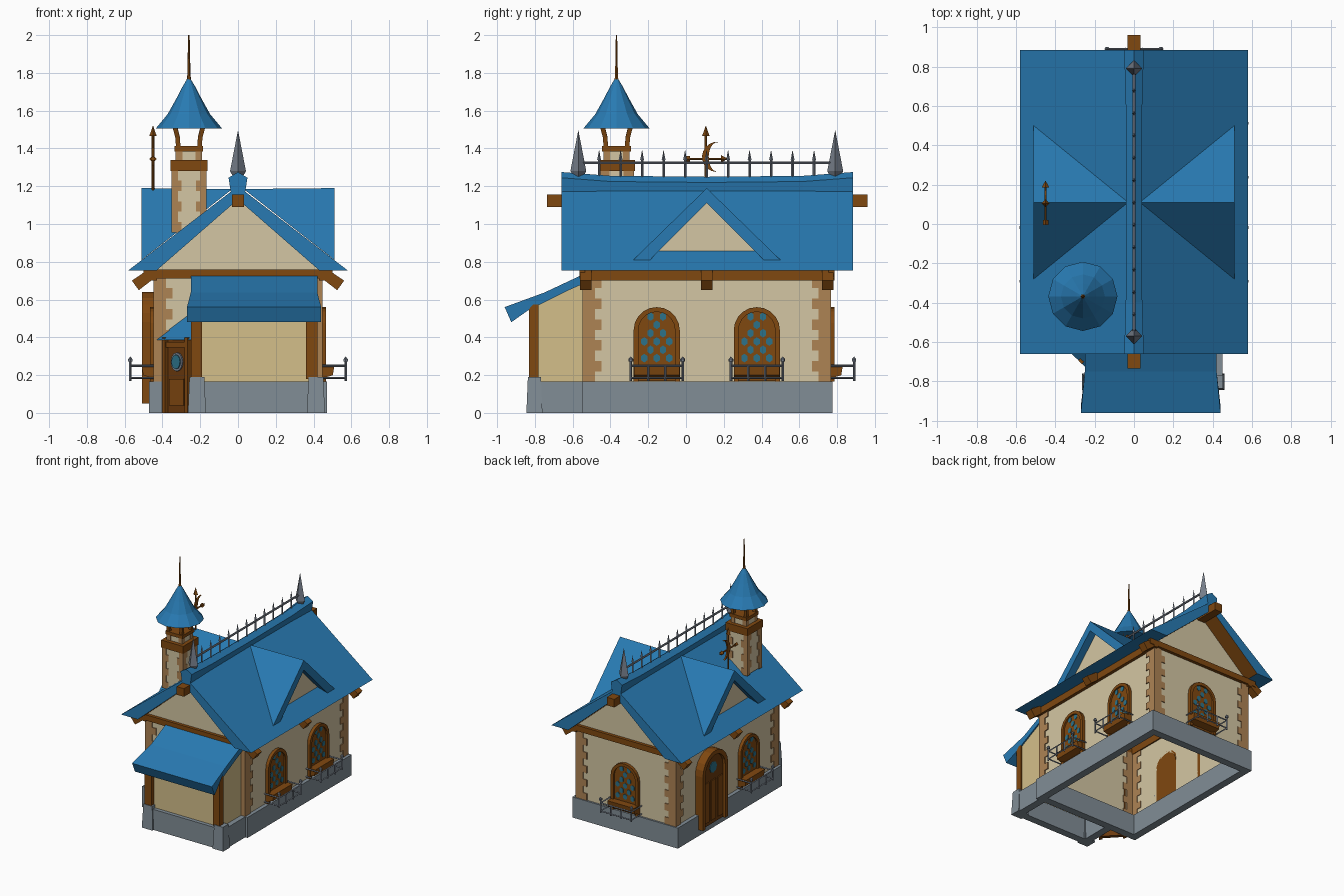
import bpy, bmesh, math
from mathutils import Matrix, Vector

if "Cube" in bpy.data.objects:
    bpy.data.objects.remove(bpy.data.objects["Cube"])


def material(name, r, g, b):
    m = bpy.data.materials.new(name)
    lin = lambda c: ((c / 255 + 0.055) / 1.055) ** 2.4
    m.diffuse_color = (lin(r), lin(g), lin(b), 1)
    m.use_nodes = True
    m.node_tree.nodes["Principled BSDF"].inputs["Base Color"].default_value = m.diffuse_color
    return m


BLUE = material("roof blue", 40, 122, 178)
CREAM = material("cream plaster", 212, 198, 163)
YELLOW = material("yellow plaster", 212, 191, 138)
TAN = material("tan corner stone", 174, 131, 84)
WOOD = material("brown wood", 128, 72, 16)
DARK = material("dark door wood", 108, 58, 14)
STONE = material("grey stone", 129, 141, 150)
IRON = material("grey iron", 118, 126, 138)
GLASS = material("window glass", 44, 114, 138)
I = Matrix()
RZ = lambda deg: Matrix.Rotation(math.radians(deg), 4, 'Z')
T = lambda x, y, z=0: Matrix.Translation((x, y, z))


class Part:
    """Collects simple shapes into one object; M places the shapes."""
    def __init__(s, name, *mats, M=I):
        s.name, s.mats, s.M, s.bm = name, mats, M, bmesh.new()

    def mesh(s, pts, faces):
        v = [s.bm.verts.new(s.M @ Vector(p)) for p in pts]
        for f in faces:
            s.bm.faces.new([v[i] for i in f])
        return s

    def loft(s, rings, caps=True):
        n, k = len(rings[0]), len(rings)
        faces = [(r * n + i, r * n + (i + 1) % n, (r + 1) * n + (i + 1) % n, (r + 1) * n + i)
                 for r in range(k - 1) for i in range(n)]
        if caps:
            faces += [tuple(range(n)), tuple(range((k - 1) * n, k * n))]
        return s.mesh([p for r in rings for p in r], faces)

    def prism(s, pts, y0, y1, caps=True):
        return s.loft([[(x, y, z) for x, z in pts] for y in (y0, y1)], caps)

    def box(s, x0, x1, y0, y1, z0, z1):
        return s.prism([(x0, z0), (x1, z0), (x1, z1), (x0, z1)], y0, y1)

    def rod(s, a, b, r0, r1=None, n=6, turn=0.0):
        a, b = Vector(a), Vector(b)
        q = (b - a).to_track_quat('Z', 'Y')
        ring = lambda c, r: [c + q @ Vector((r * math.cos(turn + i * math.tau / n),
                             r * math.sin(turn + i * math.tau / n), 0)) for i in range(n)]
        return s.loft([ring(a, r0), ring(b, r0 if r1 is None else max(r1, 0.0005))])

    def done(s, rule=None):
        bmesh.ops.recalc_face_normals(s.bm, faces=s.bm.faces)
        s.bm.normal_update()
        if rule:
            for f in s.bm.faces:
                f.material_index = rule(f)
        me = bpy.data.meshes.new(s.name)
        s.bm.to_mesh(me)
        s.bm.free()
        for m in s.mats:
            me.materials.append(m)
        bpy.context.collection.objects.link(bpy.data.objects.new(s.name, me))


def arch(w, z0, z1, n=10):
    zs = z1 - w
    return [(w, z0)] + [(w * math.cos(i * math.pi / n), zs + w * math.sin(i * math.pi / n))
                        for i in range(n + 1)] + [(-w, z0)]


def disc(x, z, rx, rz, n=6):
    return [(x + rx * math.sin(i * math.tau / n), z + rz * math.cos(i * math.tau / n)) for i in range(n)]


# stone footing: hollow ring plus porch ring and post feet
p = Part("stone_base", STONE)
for s in (-1, 1):
    p.box(*sorted((s * .47, s * .41)), -.55, .775, 0, .165)
for y in (-.55, .715):
    p.box(-.41, .41, y, y + .06, 0, .165)
p.box(-.2, .4, -.83, -.77, 0, .165)
for x in (-.24, .39):
    p.box(x, x + .06, -.83, -.55, 0, .165)
for x in (-.265, .365):
    p.loft([[(x + d, -.845 + d, z), (x + .095 - d, -.845 + d, z), (x + .095 - d, -.76 - d, z), (x + d, -.76 - d, z)]
            for d, z in ((0, 0), (.008, .19))])
p.done()

# plaster walls with gables, open below
p = Part("main_walls", CREAM)
W = [(-.44, .16), (-.44, .757), (0, 1.145), (.44, .757), (.44, .16)]
for y in (-.54, .76):
    p.mesh([(x, y, z) for x, z in W], [range(5)])
for x in (-.44, .44):
    p.mesh([(x, -.54, .16), (x, .76, .16), (x, .76, .757), (x, -.54, .757)], [range(4)])
p.done()
p = Part("porch_walls", YELLOW)
C = [(-.22, -.54), (-.22, -.8), (.41, -.8), (.41, -.54)]
top = lambda y: .69 if y > -.6 else .57
for (ax, ay), (bx, by) in zip(C, C[1:]):
    p.mesh([(ax, ay, .16), (bx, by, .16), (bx, by, top(by)), (ax, ay, top(ay))], [range(4)])
p.done()
p = Part("porch_posts", WOOD)
for x in (-.25, .36):
    p.box(x, x + .06, -.832, -.782, .18, .575)
p.box(-.25, .42, -.825, -.79, .525, .57)
p.done()

# alternating corner stones
p = Part("corner_stones", TAN)
for sx in (-1, 1):
    for y, sy in ((-.547, 1), (.767, -1)):
        for i in range(10):
            a, b = ((.1, .065), (.065, .1))[i % 2]
            z = .165 + i * .055
            p.box(*sorted((sx * .447, sx * (.447 - a))), *sorted((y, y + sy * .012)), z, z + .055)
            p.box(*sorted((sx * .447, sx * .435)), *sorted((y, y + sy * b)), z, z + .055)
p.done()

# timber: wall plate, sloping rafter ends, ridge beam
p = Part("wall_plate_beams", WOOD)
for s in (-1, 1):
    p.box(*sorted((s * .43, s * .465)), -.56, .785, .7, .757)
for y in (-.565, .755):
    p.box(-.5, .5, y, y + .03, .712, .758)
p.box(-.033, .033, -.735, .96, 1.09, 1.155)
p.done()
p = Part("rafter_ends", WOOD)
for s in (-1, 1):
    for y in (-.53, .11, .75):
        p.prism([(s * x, z) for x, z in ((.43, .79), (.562, .7), (.525, .65), (.43, .723))], y - .03, y + .03)
p.done()

# main roof, timber under the slopes
p = Part("main_roof", BLUE, WOOD)
p.prism([(-.58, .755), (0, 1.2), (.58, .755), (.43, .755), (0, 1.13), (-.43, .755)], -.66, .885)
p.done(lambda f: int(-.95 < f.normal.z < -.2))
p = Part("ridge_cap", BLUE)
p.loft([[(-.7 * w, y, 1.15), (-w, y, z - .03), (0, y, z), (w, y, z - .03), (.7 * w, y, 1.15)]
        for y, z, w in ((-.66, 1.275, .05), (-.4, 1.255, .042), (.11, 1.25, .04), (.62, 1.255, .042), (.885, 1.275, .05))])
p.done()

# side dormers
for s, side in ((1, "right"), (-1, "left")):
    p = Part(side + "_dormer_roof", BLUE, M=T(0, .11))
    x = s * .51
    p.mesh([(x, 0, 1.19), (x, .39, .81), (x, .3, .81), (x, 0, 1.11), (x, -.3, .81), (x, -.39, .81), (s * .03, 0, 1.185)],
           [range(6)] + [(i, (i + 1) % 6, 6) for i in range(6)])
    p.done()
    Part(side + "_dormer_wall", CREAM, M=T(s * .447, .11)).mesh(
        [(0, -.285, .845), (0, .285, .845), (0, 0, 1.13)], [range(3)]).done()

# porch roof, flaring toward the eave, and corner awning
p = Part("porch_roof", BLUE, M=RZ(90))
p.prism([(-.53, .74), (-.75, .637), (-.96, .56), (-.925, .48), (-.84, .54), (-.62, .65), (-.53, .69)], -.42, .25)
for v in p.bm.verts:
    if v.co.y < -.9:
        v.co.x = .085 + (v.co.x - .085) * 1.06
p.done()
Part("corner_awning", BLUE).mesh(
    [(-.44, -.54, .385), (-.24, -.735, .385), (-.24, -.54, .535), (-.4, -.54, .385), (-.24, -.7, .385), (-.24, -.54, .5)],
    [(0, 1, 2), (3, 4, 5), (0, 1, 4, 3), (1, 2, 5, 4), (0, 2, 5, 3)]).done()


# arched windows with lattice panes, flower box and iron rail
def window(name, M):
    Part(name + "_panel", WOOD, M=M).prism(arch(.11, .17, .545), .003, -.012).done()
    Part(name + "_frame", WOOD, M=M).prism(arch(.122, .165, .56) + arch(.097, .165, .535)[::-1], 0, -.025).done()
    p = Part(name + "_panes", GLASS, M=M)
    for r in range(6):
        for x in ((-.066, 0, .066), (-.033, .033))[r % 2]:
            if r < 4 or abs(x) < .05:
                p.prism(disc(x, .29 + r * .044, .019, .023), -.01, -.016)
    p.done()
    Part(name + "_flower_box", WOOD, M=M @ RZ(90)).prism([(0, .25), (-.07, .25), (-.062, .2), (0, .18)], -.12, .12).done()
    p = Part(name + "_rail", IRON, M=M)
    for z in (.185, .25):
        p.rod((-.137, -.13, z), (.137, -.13, z), .006, n=4)
        for x in (-.137, .137):
            p.rod((x, 0, z), (x, -.13, z), .006, n=4)
    for x in (-.137, -.045, .045, .137):
        tip = .275 if abs(x) > .1 else .25
        p.rod((x, -.13, .17), (x, -.13, tip), .007, n=4)
    for x in (-.137, .137):
        p.rod((x, -.13, .272), (x, -.13, .285), .013)
        p.rod((x, -.13, .285), (x, -.13, .298), .013, 0)
    p.done()


for y, n in ((-.155, "front"), (.375, "rear")):
    window("right_" + n + "_window", T(.44, y) @ RZ(90))
window("left_window", T(-.44, -.155) @ RZ(-90))
window("back_window", T(0, .76) @ RZ(180))

# arched side door
M = T(-.44, .35) @ RZ(-90)
Part("side_door_panel", DARK, M=M).prism(arch(.14, .05, .615), 0, -.045).done()
Part("side_door_frame", WOOD, M=M).prism(arch(.16, .05, .64) + arch(.125, .05, .605)[::-1], 0, -.068).done()
p = Part("side_door_planks", WOOD, M=M)
for x in (-.085, 0, .085):
    p.box(x - .03, x + .03, -.052, -.04, .08, .4)
p.done()
Part("side_door_pane", GLASS, M=M).prism(disc(0, .5, .045, .045, 8), -.04, -.05).done()

# diagonal corner door with round window
M = T(-.32, -.625) @ RZ(-47)
Part("corner_door_panel", DARK, M=M).box(-.095, .095, 0, .03, 0, .4).done()
p = Part("corner_door_frame", WOOD, M=M)
for x in (-.1, .075):
    p.box(x, x + .025, -.02, .02, 0, .4)
p.box(-.1, .1, -.015, .02, .345, .375)
p.box(-.055, .055, -.01, .01, .04, .18)
p.done()
Part("corner_door_window_ring", IRON, M=M).prism(disc(0, .27, .045, .05, 12), .005, -.008).done()
Part("corner_door_pane", GLASS, M=M).prism(disc(0, .27, .033, .038, 12), 0, -.014).done()

# chimney turret
M = T(-.26, -.368)
Part("turret_shaft", CREAM, M=M).box(-.088, .088, -.088, .088, .96, 1.3).box(-.066, .066, -.066, .066, 1.3, 1.4).done()
p = Part("turret_corner_stones", TAN, M=M)
for sx in (-1, 1):
    for sy in (-1, 1):
        for i in range(6):
            a, b = ((.055, .035), (.035, .055))[i % 2]
            z = .955 + i * .055
            p.box(*sorted((sx * .093, sx * (.093 - a))), *sorted((sy * .093, sy * (.093 - b))), z, z + .055)
        p.box(*sorted((sx * .07, sx * .035)), *sorted((sy * .07, sy * .035)), 1.33, 1.39)
p.done()
p = Part("turret_timber", WOOD, M=M)
p.box(-.098, .098, -.098, .098, 1.28, 1.34).box(-.076, .076, -.076, .076, 1.385, 1.412)
for sx in (-1, 1):
    for sy in (-1, 1):
        P = [(sx * a, sy * a, z) for a, z in ((.056, 1.405), (.06, 1.46), (.078, 1.53))]
        p.rod(P[0], P[1], .017, n=4).rod(P[1], P[2], .017, n=4)
p.rod((0, 0, 1.75), (0, 0, 1.79), .014, .008).rod((0, 0, 1.77), (0, 0, 2), .009, .004)
p.done()
p = Part("turret_spire", BLUE, M=M)
p.loft([[(r * math.cos(a * math.tau / 12), r * math.sin(a * math.tau / 12), z) for a in range(12)]
        for r, z in ((.176, 1.505), (.112, 1.582), (.066, 1.665), (.032, 1.73), (.004, 1.777))])
p.done()

# ridge railing with spear finials
p = Part("ridge_railing", IRON)
p.rod((0, -.57, 1.325), (0, .79, 1.325), .008)
for i in range(11):
    y = -.46 + i * .1138
    p.rod((0, y, 1.23), (0, y, 1.345), .007, n=4).rod((0, y, 1.34), (0, y, 1.39), .01, 0, n=4)
for y in (-.57, .79):
    p.rod((0, y, 1.24), (0, y, 1.28), .02, .042, n=4).rod((0, y, 1.28), (0, y, 1.495), .042, 0, n=4)
p.done()

# weather vane with crescent on the left dormer
p = Part("weather_vane", WOOD, M=T(-.45, .105))
p.rod((0, 0, 1.16), (0, 0, 1.48), .007).rod((0, 0, 1.465), (0, 0, 1.52), .02, 0, n=4)
p.rod((0, -.1, 1.345), (0, .09, 1.345), .006).rod((0, .08, 1.345), (0, .115, 1.345), .02, 0, n=4)
p.rod((0, -.11, 1.345), (0, -.085, 1.345), .014, n=4)
arc = [math.radians(85 + i * 18) for i in range(11)]
p.M = p.M @ RZ(90)
p.prism([(.06 + .08 * math.cos(a), 1.355 + .08 * math.sin(a)) for a in arc] +
        [(.06 + .045 * math.cos(a), 1.355 + .078 * math.sin(a)) for a in arc[::-1]], -.006, .006)
p.done()
